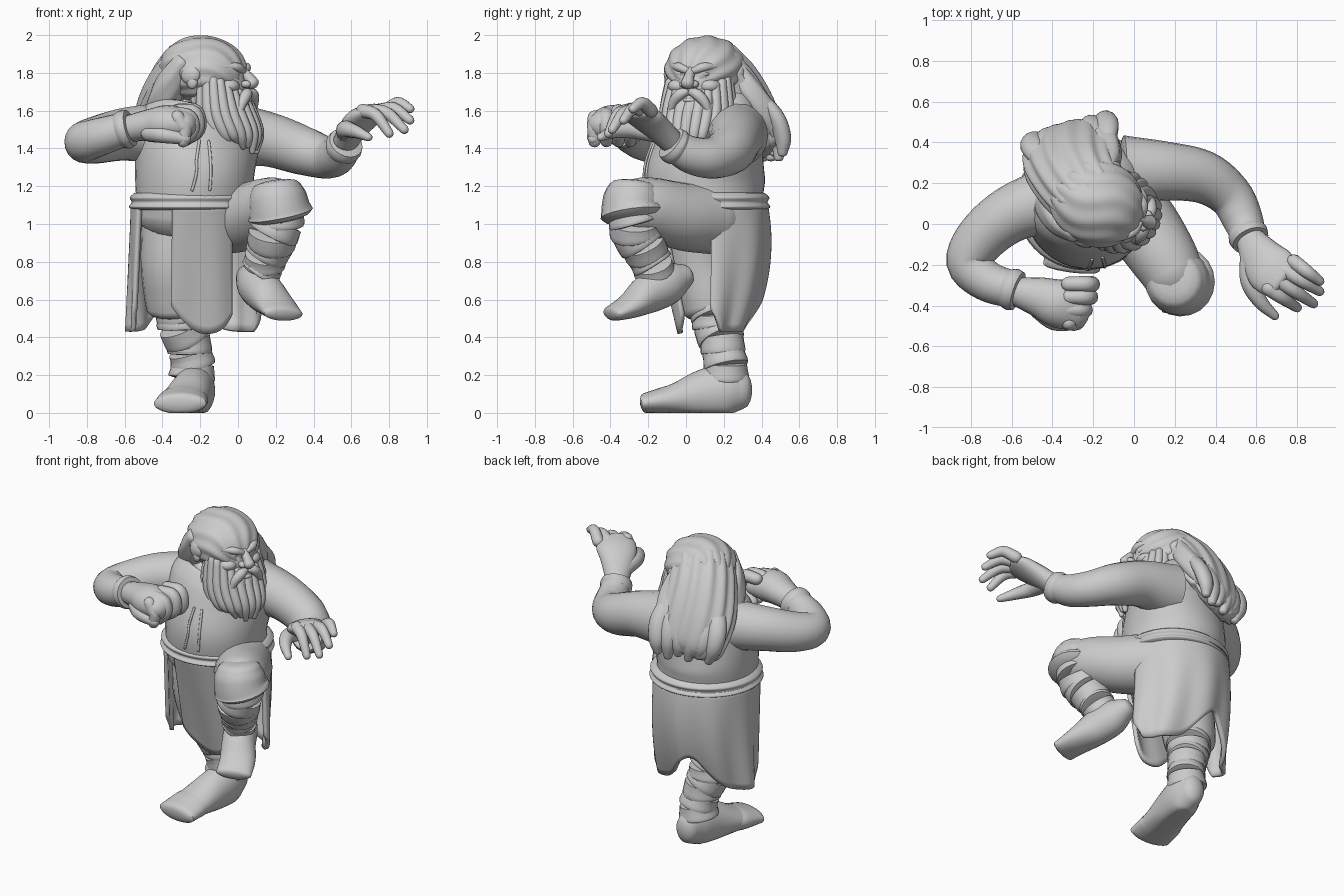
import bpy, bmesh, math
from mathutils import Vector, Matrix

cube = bpy.data.objects.get("Cube")
if cube:
    bpy.data.objects.remove(cube)

clay = bpy.data.materials.new("clay grey")
clay.use_nodes = True
GREY = (0.6, 0.6, 0.6, 1)
clay.diffuse_color = GREY
clay.node_tree.nodes["Principled BSDF"].inputs["Base Color"].default_value = GREY

# Frames: the head looks left, the torso is twisted a little
HEAD = Matrix.Translation((-.135, .085, 0)) @ Matrix.Rotation(math.radians(70), 4, 'Z')
SIDE = Vector((.94, .34, 0))
X = Vector((1, 0, 0))
UP = Vector((0, 0, 1))


def spline(pts, t):
    """Catmull-Rom point at t in 0..1"""
    s = min(max(t, 0), 1) * (len(pts) - 1)
    i = min(int(s), len(pts) - 2)
    f = s - i
    p1, p2 = pts[i], pts[i + 1]
    p0 = pts[i - 1] if i else 2 * p1 - p2
    p3 = pts[i + 2] if i + 2 < len(pts) else 2 * p2 - p1
    return .5 * (2 * p1 + (p2 - p0) * f + (2 * p0 - 5 * p1 + 4 * p2 - p3) * f * f
                 + (3 * p1 - p0 - 3 * p2 + p3) * f ** 3)


def loft(bm, stations, ref=UP, sides=20, steps=5, cap=.5, waves=0, amp=0):
    """Sweep elliptical rings through (x, y, z, half_width[, half_depth])"""
    pts = [Vector(s if len(s) == 5 else (*s, s[3])) for s in stations]
    n = steps * (len(pts) - 1)
    rows = []
    for k in range(n + 1):
        p = spline(pts, k / n)
        tan = (spline(pts, k / n + .01) - spline(pts, k / n - .01)).to_3d().normalized()
        rows.append((p.to_3d(), tan, p[3], p[4]))
    lo, hi = rows[0], rows[-1]
    for deg in (30, 55, 75, 86):
        c, s = math.cos(math.radians(deg)), math.sin(math.radians(deg)) * cap
        rows.insert(0, (lo[0] - lo[1] * lo[3] * s, lo[1], lo[2] * c, lo[3] * c))
        rows.append((hi[0] + hi[1] * hi[3] * s, hi[1], hi[2] * c, hi[3] * c))
    rings = []
    for p, tan, ra, rb in rows:
        a = (ref - tan * ref.dot(tan)).normalized()
        b = tan.cross(a)
        ring = []
        for j in range(sides):
            th = math.tau * j / sides
            w = 1 + amp * math.sin(waves * th + 6 * p.z)
            ring.append(bm.verts.new(p + (a * ra * math.cos(th) + b * rb * math.sin(th)) * w))
        rings.append(ring)
    for r, q in zip(rings, rings[1:]):
        for j in range(sides):
            bm.faces.new((r[j], r[(j + 1) % sides], q[(j + 1) % sides], q[j]))
    bm.faces.new(rings[0])
    bm.faces.new(rings[-1])


def blob(bm, centre, radii, turn=0, ridges=0, amp=0):
    """Ellipsoid, optionally ridged from front to back"""
    new = bmesh.ops.create_uvsphere(bm, u_segments=96 if ridges else 20,
                                    v_segments=48 if ridges else 12, radius=1)["verts"]
    m = Matrix.Translation(centre) @ Matrix.Rotation(turn, 4, 'X') @ Matrix.Diagonal((*radii, 1))
    for v in new:
        if ridges:
            v.co *= 1 + amp * math.sin(ridges * math.atan2(v.co.x, v.co.z + .5) + 2 * math.sin(3 * v.co.y))
        v.co = m @ v.co


def finish(name, bm, matrix=None, angle=50):
    if matrix:
        bm.transform(matrix)
    for v in bm.verts:
        v.co.z = max(v.co.z, 0)
    bmesh.ops.recalc_face_normals(bm, faces=bm.faces)
    mesh = bpy.data.meshes.new(name)
    bm.to_mesh(mesh)
    bm.free()
    mesh.materials.append(clay)
    ob = bpy.data.objects.new(name, mesh)
    bpy.context.collection.objects.link(ob)
    bpy.ops.object.select_all(action='DESELECT')
    ob.select_set(True)
    bpy.context.view_layer.objects.active = ob
    bpy.ops.object.shade_smooth_by_angle(angle=math.radians(angle))
    return ob


def part(name, stations, **kw):
    bm = bmesh.new()
    loft(bm, stations, **kw)
    return finish(name, bm)


def wraps(name, stations, count):
    """Overlapping bandages down a shin, each flaring over the next"""
    bm = bmesh.new()
    pts = [Vector(s) for s in stations]
    for i in range(count):
        tilt = Vector((.012, .008, 0)) * (-1) ** i
        band = []
        for f, grow in ((-.15, .97), (.3, 1), (.8, 1.05), (1.05, 1.03)):
            p = spline(pts, (i + f) / count)
            band.append((*(p.to_3d() + tilt * (f - .5)), p[3] * grow))
        loft(bm, band, ref=X, steps=3, cap=.05, sides=24)
    finish(name, bm)


# Tunic, belt and front seams
torso = part("tunic", [(-.23, .11, 1.04, .31, .29), (-.23, .1, 1.14, .31, .31), (-.23, .1, 1.26, .315, .32),
                       (-.22, .12, 1.4, .33, .29), (-.2, .15, 1.52, .33, .26), (-.18, .17, 1.61, .24, .2),
                       (-.16, .14, 1.7, .12, .12)], ref=SIDE, sides=40)
part("belt", [(-.23, .11, z, r, r - .015) for z, r in
              ((1.075, .325), (1.09, .35), (1.115, .335), (1.14, .345), (1.165, .32))], ref=SIDE, sides=48, cap=.02)
bpy.context.view_layer.update()
bm = bmesh.new()
for x, bend in ((-.11, .01), (-.25, .05)):
    line = []
    for k in range(6):
        hit, p, n, f = torso.closest_point_on_mesh(Vector((x + bend * k * .3, -.35, 1.16 + k * .07)))
        line.append((*(p + n * .002), .008))
    loft(bm, line, sides=8)
finish("tunic_seams", bm)

# Sleeves with rolled cuffs
part("right_sleeve", [(-.38, .13, 1.48, .165), (-.6, .05, 1.475, .14), (-.75, -.07, 1.445, .125), (-.81, -.19, 1.435, .11),
                      (-.72, -.28, 1.465, .1), (-.585, -.325, 1.505, .09)], cap=.1)
part("left_sleeve", [(-.05, .26, 1.47, .175), (.15, .26, 1.45, .145), (.34, .23, 1.39, .13), (.47, .14, 1.35, .11),
                     (.53, .03, 1.365, .1), (.565, -.07, 1.42, .085)], cap=.1)
part("right_cuff", [(-.63, -.31, 1.49, .092), (-.6, -.32, 1.5, .104), (-.57, -.33, 1.508, .098)], cap=.05)
part("left_cuff", [(.55, -.03, 1.395, .09), (.56, -.055, 1.41, .1), (.572, -.08, 1.43, .093)], cap=.05)

# Open left hand
bm = bmesh.new()
across = Vector((.68, .73, 0))
loft(bm, [(.565, -.07, 1.43, .07, .06), (.615, -.15, 1.505, .1, .06), (.67, -.22, 1.565, .125, .055),
          (.735, -.27, 1.6, .11, .04)], ref=across)
for i, (x, y, z) in enumerate([(.91, -.28, 1.61), (.91, -.33, 1.55), (.88, -.39, 1.5), (.8, -.41, 1.48)]):
    base = Vector((.72, -.255, 1.6)) + across * (.095 - .06 * i)
    tip = Vector((x, y, z))
    mid = (base + tip) / 2 + UP * .035
    loft(bm, [(*base, .037), (*mid, .033), (*tip, .024)], sides=12, cap=1)
loft(bm, [(.57, -.15, 1.48, .05), (.57, -.28, 1.5, .048), (.62, -.38, 1.49, .036), (.69, -.45, 1.46, .022)], sides=12, cap=1)
finish("left_hand", bm)

# Clenched right hand
bm = bmesh.new()
loft(bm, [(-.58, -.33, 1.505, .07, .07), (-.46, -.36, 1.525, .085, .1), (-.37, -.39, 1.53, .1, .12),
          (-.27, -.4, 1.525, .08, .12)])
for i in range(4):
    y, d = -.295 - .063 * i, .008 * i * i
    loft(bm, [(-.32, y, 1.6 - d / 2, .037), (-.225 - d, y, 1.595 - d, .04), (-.21 - d, y, 1.5, .038), (-.29, y, 1.44, .034)],
         ref=Vector((0, 1, 0)), sides=12, cap=1)
loft(bm, [(-.47, -.42, 1.48, .045), (-.39, -.48, 1.47, .042), (-.28, -.49, 1.45, .03)], sides=12, cap=1)
finish("right_fist", bm)

# Trousers: raised left thigh with a square knee, and standing right leg
part("left_trouser", [(-.08, .14, 1.03, .19), (.05, -.02, 1.04, .18), (.15, -.17, 1.08, .165), (.2, -.26, 1.1, .15)], cap=.7)
part("left_knee_cuff", [(.2, -.275, 1.2, .13), (.207, -.28, 1.15, .153), (.217, -.285, 1.09, .162),
                        (.225, -.28, 1.05, .175)], ref=X, cap=.25)
part("right_trouser", [(-.32, .1, 1.05, .19), (-.34, .09, .8, .175), (-.335, .12, .64, .165), (-.33, .14, .55, .155)],
     ref=X, cap=.3)

# Wrapped shins
wraps("left_shin_wraps", [(.22, -.28, 1.06, .135), (.19, -.26, .95, .132), (.15, -.2, .83, .11), (.12, -.16, .74, .105)], 6)
wraps("right_shin_wraps", [(-.31, .15, .57, .135), (-.29, .17, .45, .127), (-.25, .2, .32, .113), (-.24, .215, .18, .118)], 6)

# Blunt-toed shoes
part("left_shoe", [(.05, 0, .73, .065, .06), (.09, -.09, .69, .1, .11), (.145, -.2, .63, .105, .105),
                   (.2, -.29, .57, .11, .07), (.24, -.39, .525, .11, .04)], ref=Vector((.88, .47, 0)), sides=28)
part("right_shoe", [(-.22, .3, .12, .075, .1), (-.225, .21, .12, .105, .14), (-.25, .08, .1, .115, .125),
                    (-.28, -.05, .075, .125, .085), (-.305, -.2, .05, .135, .053)], ref=Vector((.98, -.18, 0)), sides=28)
part("right_toe_cap", [(-.285, -.075, .07, .125, .075), (-.292, -.1, .067, .135, .075), (-.307, -.215, .05, .14, .055)],
     ref=Vector((.98, -.18, 0)), sides=28, cap=.4)


def skirt(name, start, end, hem, cols=60, rows=16):
    """Hanging cloth panel around the waist, with folds and a shaped hem"""
    bm = bmesh.new()
    grid = []
    for i in range(cols + 1):
        u = i / cols
        a = math.radians(start + (end - start) * u)
        col = []
        for k in range(rows + 1):
            z = 1.11 + (hem(u) - 1.11) * k / rows
            d = (1.11 - z) / .7
            fold = 1 + .05 * d * math.sin(9 * a)
            depth = .31 + .12 * d - .23 * d * d if math.sin(a) > 0 else .31 - .17 * d
            col.append(bm.verts.new((-.235 + (.32 + .02 * d) * fold * math.cos(a),
                                     .11 + depth * fold * math.sin(a), z)))
        grid.append(col)
    for c, q in zip(grid, grid[1:]):
        for k in range(rows):
            bm.faces.new((c[k], q[k], q[k + 1], c[k + 1]))
    ob = finish(name, bm)
    thick = ob.modifiers.new("cloth", 'SOLIDIFY')
    thick.thickness, thick.offset = .025, 0


skirt("back_skirt", 4, 208, lambda u: .43 + .23 * math.exp(-((u - .48) / .12) ** 2) + .12 * max(0, abs(u - .5) - .42) / .08)
skirt("front_skirt", 250, 308, lambda u: .42 + .5 * abs(u - .55) ** 2, cols=20)

# Head: face, nose, brows, eyes and ears
bm = bmesh.new()
blob(bm, (0, -.02, 1.73), (.155, .17, .2))
loft(bm, [(0, -.16, 1.82, .022), (0, -.205, 1.775, .028), (0, -.225, 1.745, .036)], ref=X, sides=14, cap=.8)
for s in (-1, 1):
    blob(bm, (s * .03, -.2, 1.74), (.024, .028, .02))
    blob(bm, (s * .085, -.12, 1.73), (.06, .06, .04))
    blob(bm, (s * .068, -.15, 1.795), (.028, .024, .017))
    blob(bm, (s * .2, .05, 1.79), (.028, .055, .05), turn=-.4)
    blob(bm, (s * .205, .04, 1.75), (.02, .03, .035))
finish("face", bm, HEAD)
bm = bmesh.new()
for s in (-1, 1):
    loft(bm, [(s * .015, -.18, 1.81, .018), (s * .07, -.165, 1.83, .024), (s * .125, -.12, 1.835, .012)], sides=12)
finish("eyebrows", bm, HEAD)

# Swept-back hair and the long mane
bm = bmesh.new()
blob(bm, (0, .05, 1.815), (.212, .235, .18), turn=.12, ridges=16, amp=.02)
finish("hair_cap", bm, HEAD)
bm = bmesh.new()
loft(bm, [(-.2, .12, 1.85, .19, .16), (-.27, .22, 1.73, .215, .17), (-.31, .32, 1.59, .235, .15),
          (-.32, .4, 1.47, .22, .11), (-.31, .43, 1.4, .19, .07)], ref=SIDE, sides=96, waves=14, amp=.035)
for i in range(6):
    o = (i - 2.5) * SIDE
    loft(bm, [(-.27 + .05 * o.x, .3 + .05 * o.y, 1.72, .045, .03), (-.31 + .075 * o.x, .415 + .06 * o.y, 1.58, .06, .045),
              (-.32 + .075 * o.x, .46 + .06 * o.y, 1.46, .055, .045),
              (-.3 + .065 * o.x, .46 + .06 * o.y, 1.345 + .025 * (i % 2), .025)], ref=SIDE, sides=14)
# Locks hanging behind each ear to the shoulder
loft(bm, [(-.29, -.04, 1.86, .05), (-.36, .02, 1.74, .075), (-.4, .1, 1.63, .085), (-.42, .2, 1.53, .06)], waves=5, amp=.06)
loft(bm, [(-.14, .27, 1.82, .05), (-.13, .34, 1.7, .07), (-.15, .42, 1.58, .07), (-.18, .47, 1.46, .04)], waves=5, amp=.06)
finish("mane", bm)

# Beard with separate locks, and moustache
bm = bmesh.new()
loft(bm, [(0, -.03, 1.69, .175, .145), (0, -.06, 1.6, .185, .16), (0, -.09, 1.5, .17, .155), (0, -.12, 1.43, .13, .12)],
     ref=X, sides=96, waves=20, amp=.03)
for i in range(15):
    a = math.radians(-112 + 16 * i)
    s, c = math.sin(a), -math.cos(a)
    loft(bm, [(.16 * s, -.04 + .12 * c, 1.7 + .07 * s * s, .026), (.18 * s, -.06 + .15 * c, 1.59, .032),
              (.16 * s, -.1 + .15 * c, 1.48, .03), (.11 * s, -.13 + .11 * c, 1.375 + .05 * s * s + .02 * (i % 2), .014)],
         ref=X, sides=12)
finish("beard", bm, HEAD)
bm = bmesh.new()
for s in (-1, 1):
    loft(bm, [(s * .01, -.205, 1.7, .02), (s * .05, -.21, 1.685, .03), (s * .09, -.2, 1.64, .026), (s * .115, -.19, 1.57, .01)],
         ref=X, sides=12)
blob(bm, (0, -.2, 1.655), (.035, .02, .014))
finish("moustache", bm, HEAD)
